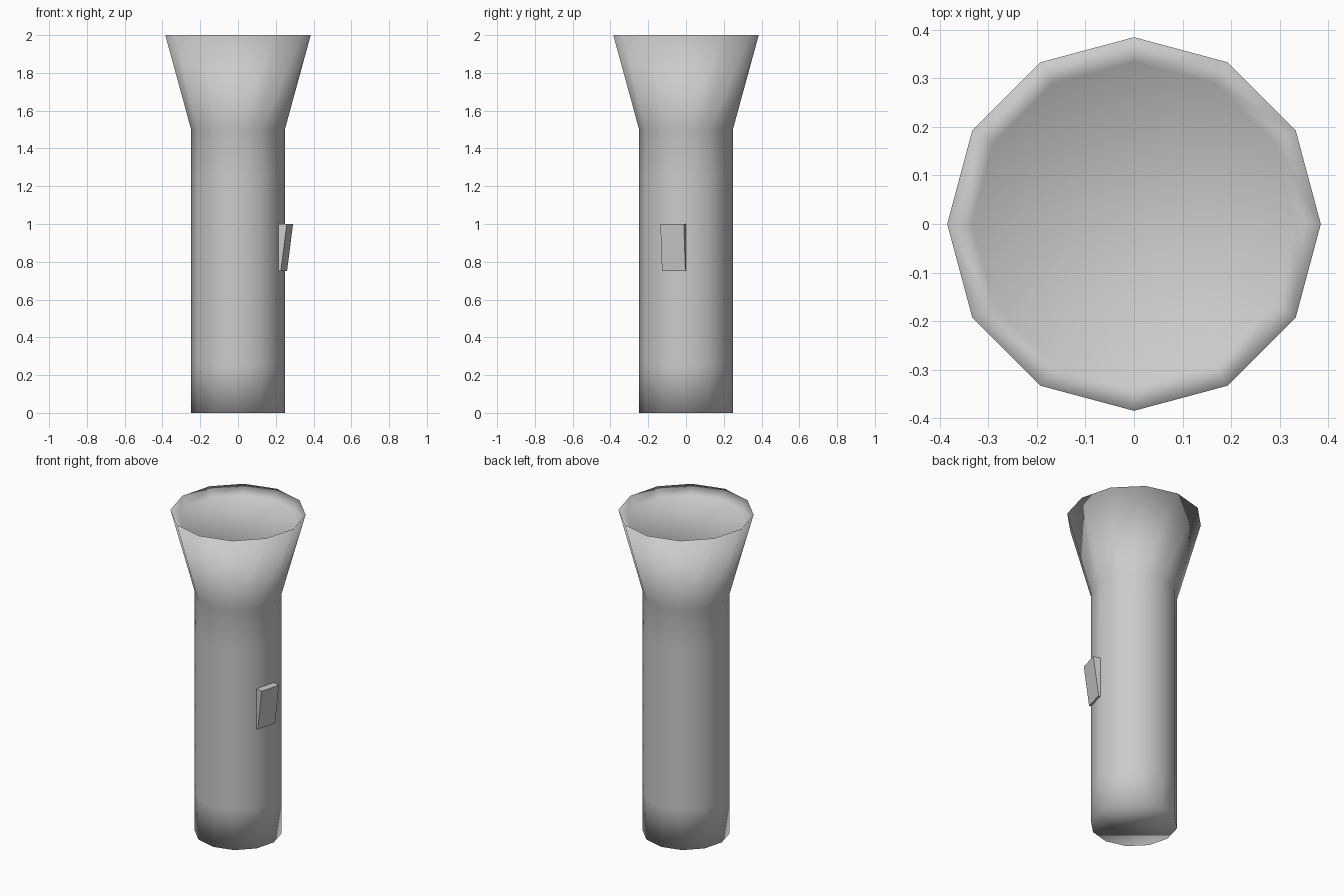
import bpy, bmesh
from math import cos, sin, pi

if "Cube" in bpy.data.objects:
    bpy.data.objects.remove(bpy.data.objects["Cube"])

SIDES = 12
R_BODY, R_HEAD, R_LENS = 0.248, 0.385, 0.334


def polar(r, deg, z):
    a = deg * pi / 180
    return (r * cos(a), r * sin(a), z)


def finish(name, bm, smooth):
    bmesh.ops.recalc_face_normals(bm, faces=bm.faces[:])
    me = bpy.data.meshes.new(name)
    bm.to_mesh(me)
    bm.free()
    for p in me.polygons:
        p.use_smooth = smooth
    ob = bpy.data.objects.new(name, me)
    bpy.context.collection.objects.link(ob)
    return ob


def ring(bm, r, z):
    return [bm.verts.new(polar(r, i * 360 / SIDES, z)) for i in range(SIDES)]


# Torch shell: evenly looped handle, flared head, sloped rim down to the lens
bm = bmesh.new()
profile = [(R_BODY, 0.25 * i) for i in range(7)] + [(R_HEAD, 2.0), (R_LENS, 1.95)]
rings = [ring(bm, r, z) for r, z in profile]
for low, high in zip(rings, rings[1:]):
    for i in range(SIDES):
        j = (i + 1) % SIDES
        bm.faces.new((low[i], low[j], high[j], high[i]))
bm.faces.new(rings[0][::-1])   # base
bm.faces.new(rings[-1])        # lens
finish("torch_body", bm, True)

# Switch: wedge raised from one facet of the handle, thicker at the top
bm = bmesh.new()
nx, ny, _ = polar(1, -15, 0)
loops = []
for z, thick in ((0.75, 0.012), (1.0, 0.045)):
    a, b = polar(R_BODY, -30, z), polar(R_BODY, 0, z)
    pts = [(p[0] + nx * t, p[1] + ny * t, z)
           for p, t in ((a, 0), (a, thick), (b, thick), (b, 0))]
    loops.append([bm.verts.new(p) for p in pts])
low, high = loops
for i in range(4):
    j = (i + 1) % 4
    bm.faces.new((low[i], low[j], high[j], high[i]))
bm.faces.new(low[::-1])
bm.faces.new(high)
finish("switch", bm, False)
